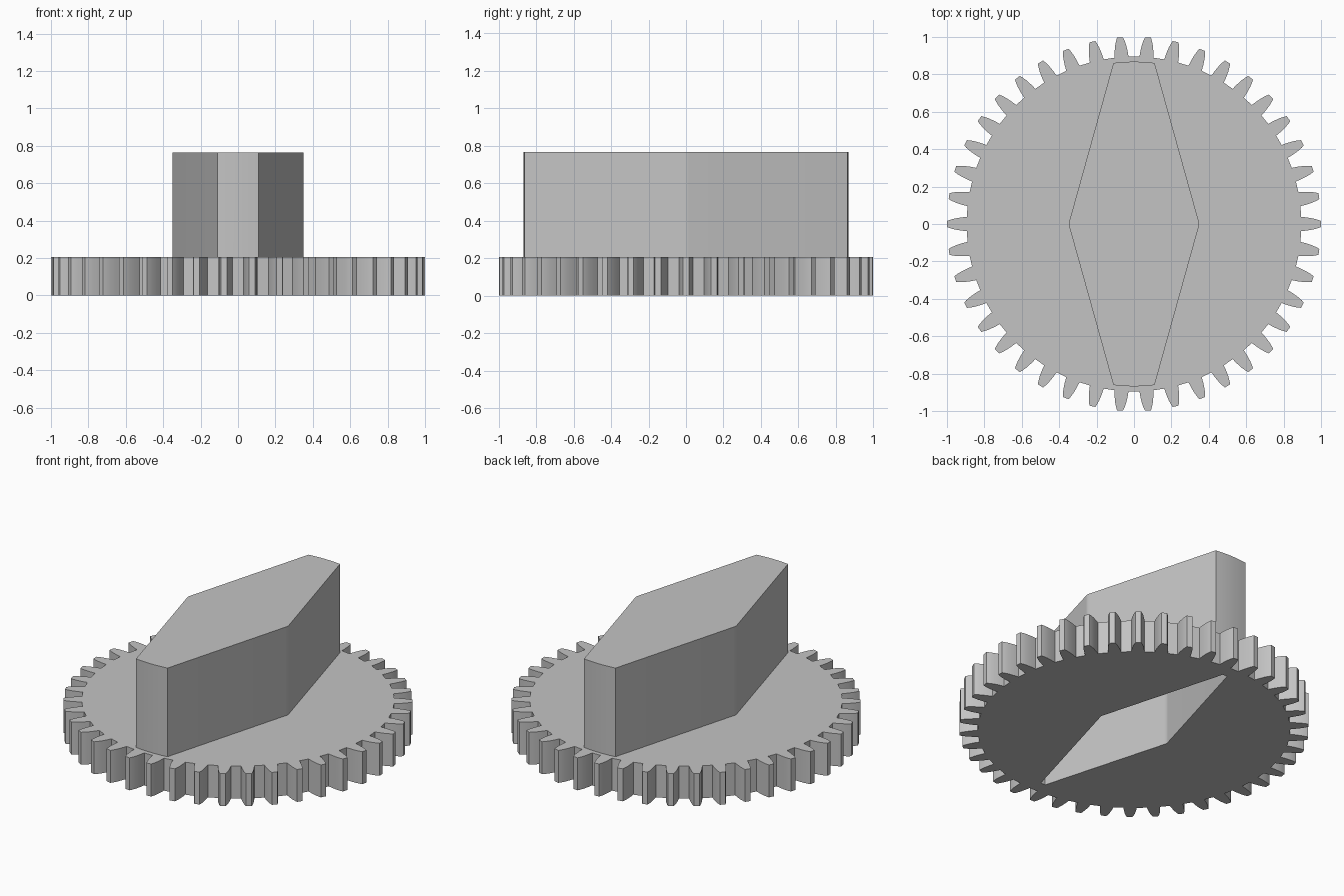
import bpy, bmesh, math
from math import sin, cos, pi

if "Cube" in bpy.data.objects:
    bpy.data.objects.remove(bpy.data.objects["Cube"])

TEETH = 42
BASE_TOP = 0.205
KNOB_TOP = 0.765

grey = bpy.data.materials.new("plain_grey")
grey.use_nodes = True
colour = (0.55, 0.55, 0.55, 1)
grey.diffuse_color = colour
grey.node_tree.nodes["Principled BSDF"].inputs["Base Color"].default_value = colour


def prism(name, outline, z0, z1):
    """Closed prism from a counter-clockwise outline."""
    bm = bmesh.new()
    low = [bm.verts.new((x, y, z0)) for x, y in outline]
    high = [bm.verts.new((x, y, z1)) for x, y in outline]
    bm.faces.new(low[::-1])
    bm.faces.new(high)
    n = len(outline)
    for i in range(n):
        j = (i + 1) % n
        bm.faces.new((low[i], low[j], high[j], high[i]))
    mesh = bpy.data.meshes.new(name)
    bm.to_mesh(mesh)
    bm.free()
    mesh.materials.append(grey)
    obj = bpy.data.objects.new(name, mesh)
    bpy.context.collection.objects.link(obj)
    return obj


def gear_outline():
    # Half a tooth as (radius, half width), mirrored about its centre line
    flank = [(0.895, 0.038), (0.925, 0.035), (0.96, 0.029), (0.985, 0.022), (1.0, 0.016)]
    tooth = [(r, -w) for r, w in flank] + [(r, w) for r, w in reversed(flank)]
    points = []
    for k in range(TEETH):
        a = 2 * pi * k / TEETH
        for r, w in tooth:
            t = a + w / r
            points.append((r * cos(t), r * sin(t)))
    return points


def diamond_outline(half_width, end_half, radius, corner=0.015, steps=6):
    """Long diamond with softened side corners and ends on a circle."""
    end_y = math.sqrt(radius ** 2 - end_half ** 2)
    slope = (half_width - end_half) / end_y
    half = [(half_width - corner * slope, -corner), (half_width - corner * slope / 4, 0),
            (half_width - corner * slope, corner)]
    spread = math.asin(end_half / radius)
    for i in range(steps + 1):
        t = pi / 2 - spread + 2 * spread * i / steps
        half.append((radius * cos(t), radius * sin(t)))
    return half + [(-x, -y) for x, y in half]


# Toothed base disc, grip and the hollow inside the grip
gear = prism("gear_with_grip", gear_outline(), 0, BASE_TOP)
grip = prism("grip", diamond_outline(0.35, 0.11, 0.868), BASE_TOP / 2, KNOB_TOP)
hollow = prism("grip_hollow", diamond_outline(0.245, 0.016, 0.81), -0.1, KNOB_TOP - 0.08)

# Join the grip to the disc, then cut the hollow from below
bpy.context.view_layer.objects.active = gear
for tool, operation in ((grip, 'UNION'), (hollow, 'DIFFERENCE')):
    tool.hide_render = True
    mod = gear.modifiers.new(tool.name, 'BOOLEAN')
    mod.operation = operation
    mod.solver = 'EXACT'
    mod.object = tool
    bpy.ops.object.modifier_apply(modifier=mod.name)
    bpy.data.objects.remove(tool)

# Smooth curved ends and tooth flanks, keep hard edges
bpy.ops.object.select_all(action='DESELECT')
gear.select_set(True)
bpy.ops.object.shade_smooth_by_angle(angle=math.radians(30))
